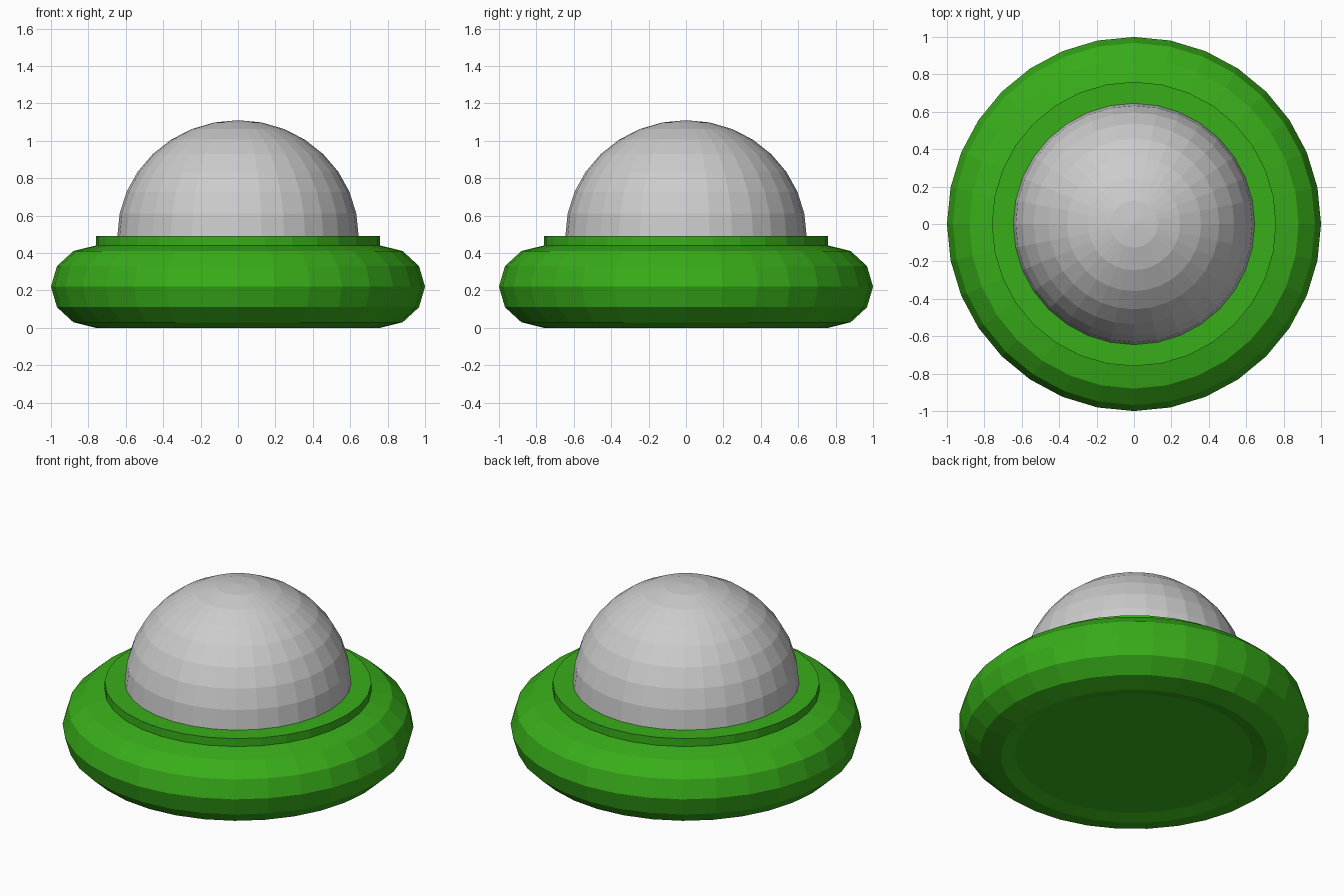
import bpy, bmesh
from math import cos, sin, pi

if "Cube" in bpy.data.objects:
    bpy.data.objects.remove(bpy.data.objects["Cube"])

SIDES = 32

green = bpy.data.materials.new("green")
green.diffuse_color = (0.04, 0.42, 0.01, 1)
green.use_nodes = True
green.node_tree.nodes["Principled BSDF"].inputs["Base Color"].default_value = green.diffuse_color


def lathe(name, profile, closed=False, material=None):
    """Revolve (radius, z) points around z; zero radius makes a pole."""
    bm = bmesh.new()
    rings = []
    for r, z in profile:
        count = SIDES if r > 1e-5 else 1
        rings.append([bm.verts.new((r * cos(2 * pi * i / SIDES),
                                    r * sin(2 * pi * i / SIDES), z))
                      for i in range(count)])
    pairs = list(zip(rings, rings[1:]))
    if closed:
        pairs.append((rings[-1], rings[0]))
    for a, b in pairs:
        for i in range(SIDES):
            j = (i + 1) % SIDES
            quad = [a[i % len(a)], a[j % len(a)], b[j % len(b)], b[i % len(b)]]
            bm.faces.new(list(dict.fromkeys(quad)))
    bmesh.ops.recalc_face_normals(bm, faces=bm.faces)
    mesh = bpy.data.meshes.new(name)
    bm.to_mesh(mesh)
    bm.free()
    obj = bpy.data.objects.new(name, mesh)
    bpy.context.collection.objects.link(obj)
    if material:
        mesh.materials.append(material)
    return obj


# Rounded outer ring
lathe("base_ring", [(0.76 + 0.24 * cos(k * pi / 6), 0.22 + 0.22 * sin(k * pi / 6))
                    for k in range(12)], closed=True, material=green)

# Disc filling the ring, rising above it as a collar
lathe("base_disc", [(0, 0.02), (0.76, 0.02), (0.76, 0.49), (0, 0.49)], material=green)

# Faceted dome, closed underneath inside the disc
dome = [(0.645 * sin(k * pi / 16), 0.49 + 0.62 * cos(k * pi / 16)) for k in range(9)]
lathe("dome", dome + [(0.645, 0.47), (0, 0.47)])
